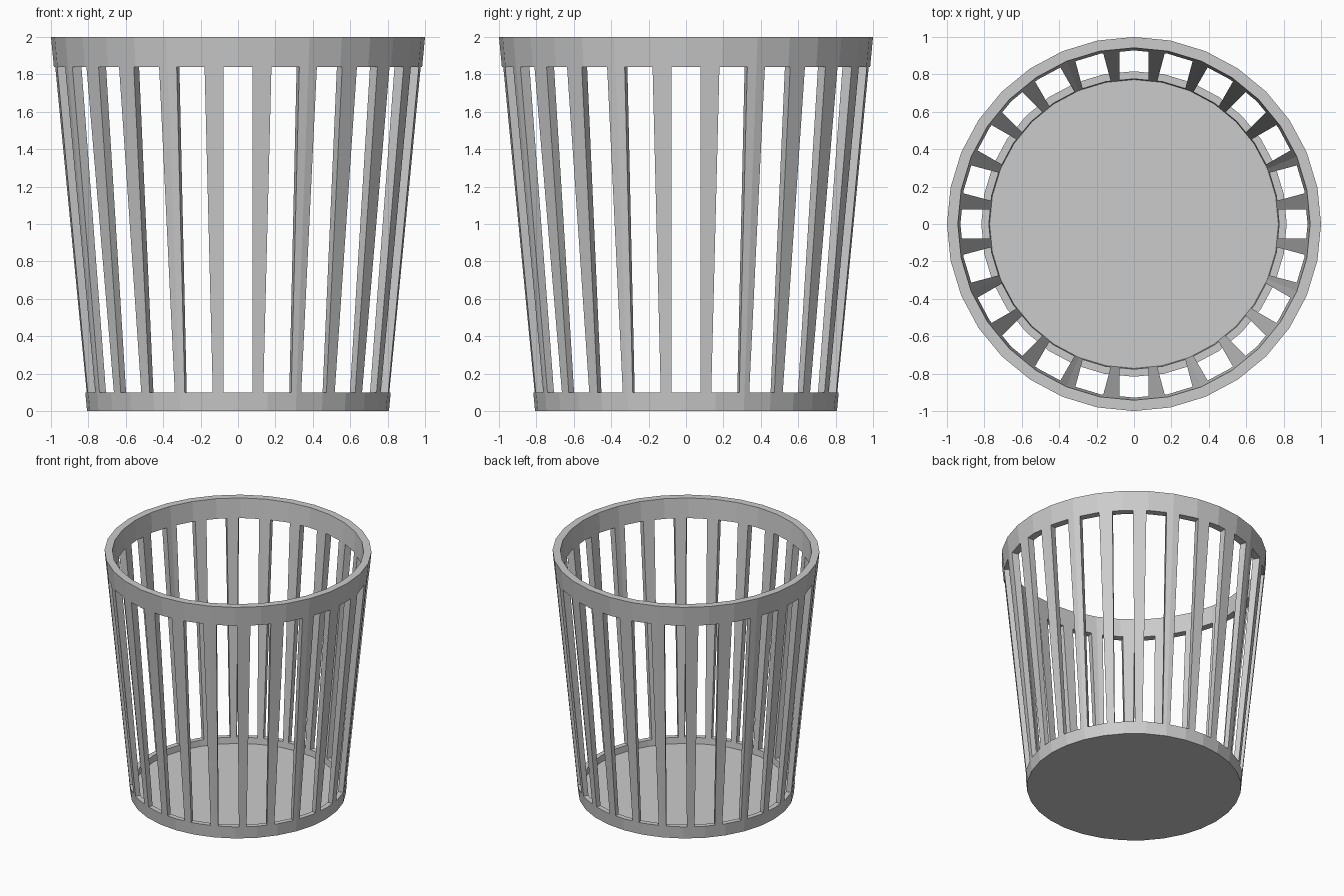
import bpy, bmesh
from math import tau, cos, sin
from mathutils import Matrix

if "Cube" in bpy.data.objects:
    bpy.data.objects.remove(bpy.data.objects["Cube"])

SIDES, SLOTS = 32, 24


def make_object(name, bm):
    bmesh.ops.recalc_face_normals(bm, faces=bm.faces)
    mesh = bpy.data.meshes.new(name)
    bm.to_mesh(mesh)
    bm.free()
    obj = bpy.data.objects.new(name, mesh)
    bpy.context.collection.objects.link(obj)
    return obj


# Tapered hollow tub: outer wall, top rim, inner wall and floor
bm = bmesh.new()
profile = [(0.807, 0), (1.0, 2.0), (0.942, 2.0), (0.772, 0.05)]
rings = [[bm.verts.new((r * cos(tau * i / SIDES), r * sin(tau * i / SIDES), z))
          for i in range(SIDES)] for r, z in profile]
for a, b in zip(rings, rings[1:]):
    for i in range(SIDES):
        j = (i + 1) % SIDES
        bm.faces.new((a[i], a[j], b[j], b[i]))
bm.faces.new(rings[0])
bm.faces.new(rings[-1])
basket = make_object("waste_basket", bm)

# Straight-sided slots cut all around the wall, leaving tapered slats
bm = bmesh.new()
for k in range(SLOTS):
    bmesh.ops.create_cube(bm, size=1, matrix=(
        Matrix.Rotation(tau * k / SLOTS, 4, 'Z')
        @ Matrix.Translation((0.9, 0, 0.97))
        @ Matrix.Diagonal((0.4, 0.155, 1.74, 1))))
cutter = make_object("slot_cutter", bm)
cutter.hide_render = True

mod = basket.modifiers.new("slots", 'BOOLEAN')
mod.operation = 'DIFFERENCE'
mod.solver = 'EXACT'
mod.object = cutter
bpy.context.view_layer.objects.active = basket
basket.select_set(True)
bpy.ops.object.modifier_apply(modifier=mod.name)
bpy.data.objects.remove(cutter)
